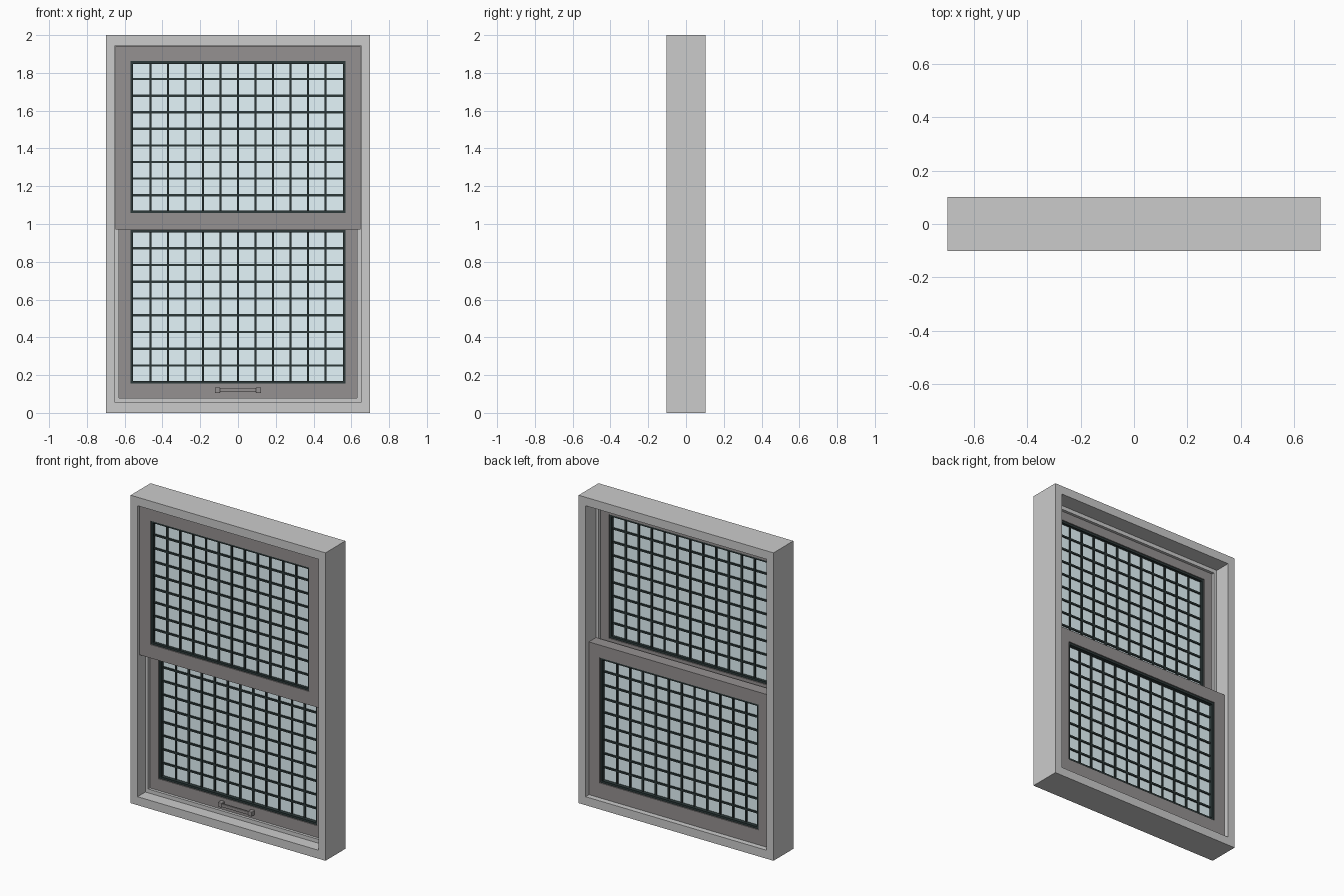
import bpy, bmesh

if "Cube" in bpy.data.objects:
    bpy.data.objects.remove(bpy.data.objects["Cube"])

def mat(name, c):
    m = bpy.data.materials.new(name)
    m.diffuse_color = (*c, 1)
    m.use_nodes = True
    m.node_tree.nodes["Principled BSDF"].inputs["Base Color"].default_value = m.diffuse_color
    return m

SASH = mat("sash_grey", (0.30, 0.285, 0.285))
DARK = mat("dark_green", (0.025, 0.04, 0.04))
GLASS = mat("pale_glass", (0.78, 0.92, 0.96))

def finish(name, bm, material=None, bevel=0):
    bmesh.ops.recalc_face_normals(bm, faces=bm.faces)
    me = bpy.data.meshes.new(name)
    bm.to_mesh(me)
    bm.free()
    ob = bpy.data.objects.new(name, me)
    bpy.context.collection.objects.link(ob)
    if material:
        me.materials.append(material)
    if bevel:
        b = ob.modifiers.new("bevel", 'BEVEL')
        b.width, b.segments = bevel, 2
    return ob

def add_box(bm, x0, x1, y0, y1, z0, z1):
    vs = bmesh.ops.create_cube(bm, size=1)["verts"]
    for v in vs:
        v.co = ((x0 + x1) / 2 + v.co.x * (x1 - x0),
                (y0 + y1) / 2 + v.co.y * (y1 - y0),
                (z0 + z1) / 2 + v.co.z * (z1 - z0))

def ring(name, profile, material=None):
    """Sweep a closed profile of (half_width, bottom, top, y) around a rectangle."""
    bm = bmesh.new()
    loops = [[bm.verts.new((x, y, z)) for x, z in ((-w, b), (w, b), (w, t), (-w, t))]
             for w, b, t, y in profile]
    for a, b in zip(loops, loops[1:] + loops[:1]):
        for i in range(4):
            j = (i + 1) % 4
            bm.faces.new((a[i], a[j], b[j], b[i]))
    return finish(name, bm, material)

# Outer frame with a parting bead between the two sash tracks
O = (0.70, 0.0, 2.0)
T = (0.65, 0.055, 1.945)
B = (0.63, 0.08, 1.92)
ring("outer_frame", [(*O, -0.102), (*T, -0.102), (*T, -0.022), (*B, -0.022),
                     (*B, -0.004), (*T, -0.004), (*T, 0.102), (*O, 0.102)])

def sash(prefix, y0, y1, z0, z1, g0, g1):
    W, G = 0.648, 0.57
    ym = (y0 + y1) / 2
    # Sash rails and stiles
    ring(prefix + "_sash", [(W, z0, z1, y0), (G, g0, g1, y0), (G, g0, g1, y1), (W, z0, z1, y1)], SASH)
    # Gasket around the glass
    e = 0.014
    ya, yb = y0 + 0.006, y1 - 0.006
    ring(prefix + "_gasket", [(G, g0, g1, ya), (G - e, g0 + e, g1 - e, ya),
                              (G - e, g0 + e, g1 - e, yb), (G, g0, g1, yb)], DARK)
    # Glass pane
    bm = bmesh.new()
    add_box(bm, -G + 0.005, G - 0.005, ym - 0.006, ym + 0.006, g0 + 0.005, g1 - 0.005)
    finish(prefix + "_glass", bm, GLASS)
    # Glazing bars, 12 columns by 9 rows
    bm = bmesh.new()
    h, d = 0.006, 0.014
    for i in range(1, 12):
        x = (i - 6) * 0.0926
        add_box(bm, x - h, x + h, ym - d, ym + d, g0 + e, g1 - e)
    step = (g1 - g0 - 0.014) / 9
    for i in range(1, 9):
        z = g0 + 0.007 + i * step
        add_box(bm, -G + e, G - e, ym - d + 0.001, ym + d - 0.001, z - h, z + h)
    finish(prefix + "_glazing_bars", bm, DARK)

sash("upper", -0.084, -0.024, 0.97, 1.943, 1.058, 1.862)
sash("lower", -0.002, 0.072, 0.058, 1.05, 0.155, 0.968)

# Pull handle on the lower rail
bm = bmesh.new()
add_box(bm, -0.095, 0.095, -0.034, -0.022, 0.110, 0.130)
for s in (-1, 1):
    a, b = sorted((s * 0.095, s * 0.122))
    add_box(bm, a, b, -0.034, 0.0, 0.105, 0.135)
finish("pull_handle", bm, SASH, 0.003)
